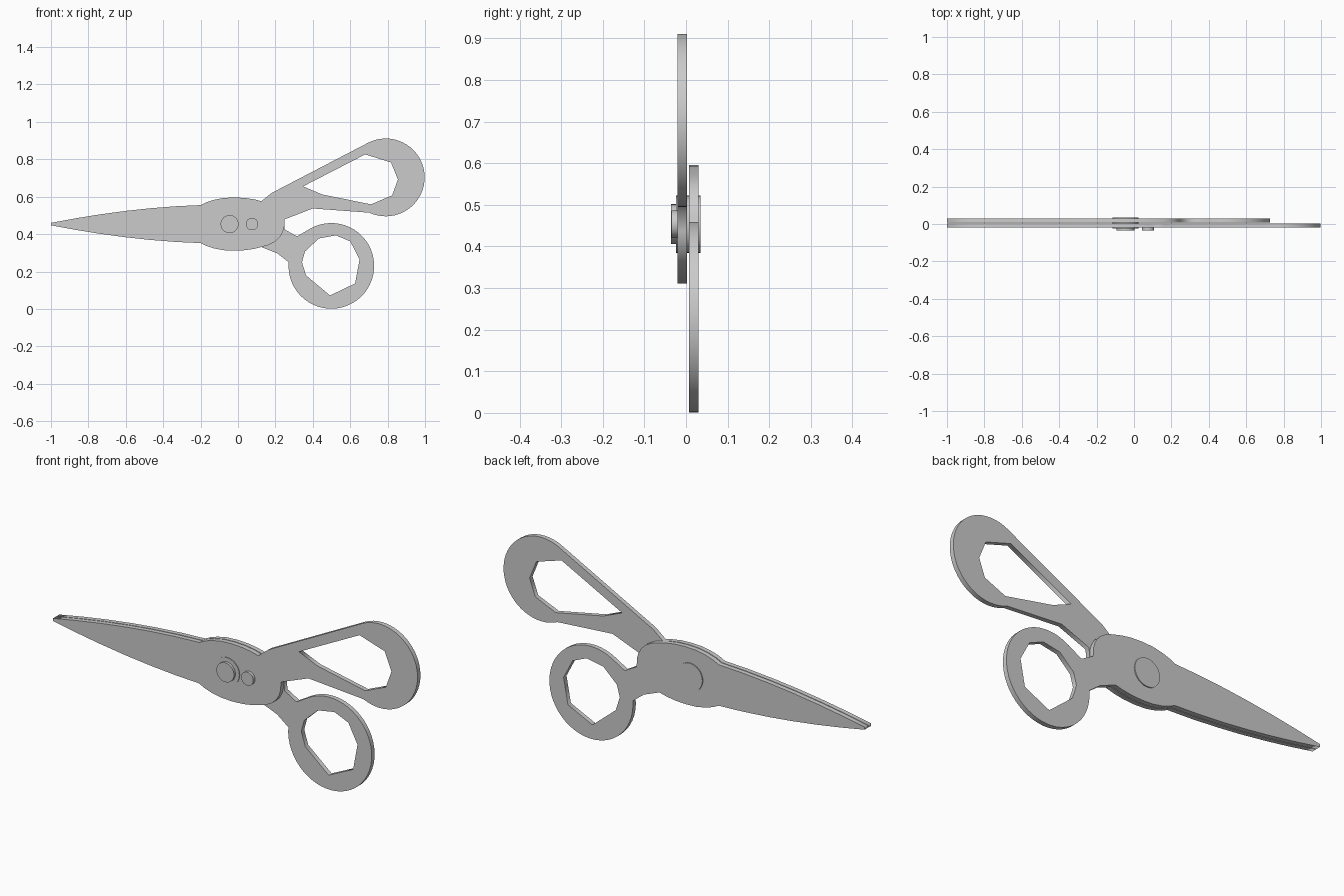
import bpy
from math import cos, sin, radians, pi

if "Cube" in bpy.data.objects:
    bpy.data.objects.remove(bpy.data.objects["Cube"])


def arc(cx, cz, r, a0, a1, n):
    """Points on an arc from angle a0 to a1 (degrees)."""
    return [(cx + r * cos(radians(a0 + (a1 - a0) * i / n)),
             cz + r * sin(radians(a0 + (a1 - a0) * i / n))) for i in range(n + 1)]


def plate(name, loops, y0, y1):
    """Flat plate with holes, cut in the xz plane and spanning y0..y1."""
    cu = bpy.data.curves.new(name, 'CURVE')
    cu.dimensions = '2D'
    cu.fill_mode = 'BOTH'
    cu.extrude = (y1 - y0) / 2
    for pts in loops:
        sp = cu.splines.new('POLY')
        sp.points.add(len(pts) - 1)
        for p, (x, z) in zip(sp.points, pts):
            p.co = (x, z, 0, 1)
        sp.use_cyclic_u = True
    ob = bpy.data.objects.new(name, cu)
    bpy.context.collection.objects.link(ob)
    ob.location = (0, (y0 + y1) / 2, 0)
    ob.rotation_euler = (pi / 2, 0, 0)
    bpy.ops.object.select_all(action='DESELECT')
    ob.select_set(True)
    bpy.context.view_layer.objects.active = ob
    bpy.ops.object.convert(target='MESH')


def disc(name, x, z, r, y0, y1):
    bpy.ops.mesh.primitive_cylinder_add(
        vertices=32, radius=r, depth=y1 - y0,
        location=(x, (y0 + y1) / 2, z), rotation=(pi / 2, 0, 0))
    bpy.context.object.name = name
    bpy.ops.object.shade_smooth_by_angle()


MID = 0.4535  # blade centre line


def flip(pts):
    return [(x, 2 * MID - z) for x, z in pts]


# Shared blade edge from the tip to the pivot (upper side)
edge = [(-1, 0.46), (-0.87, 0.484), (-0.74, 0.505), (-0.6, 0.524), (-0.47, 0.538),
        (-0.33, 0.549), (-0.2, 0.555), (-0.17, 0.57), (-0.13, 0.583), (-0.08, 0.593),
        (-0.02, 0.596), (0.04, 0.593), (0.09, 0.585), (0.125, 0.576)]
# Rounded shoulder at the rear of the pivot (upper side)
shoulder = [(0.165, 0.565), (0.2, 0.546), (0.225, 0.522), (0.24, 0.495), (0.247, 0.47)]

# Front half: blade with the long upper handle
front = (edge + [(0.17, 0.612), (0.18, 0.62)]
         + arc(0.79, 0.703, 0.208, 116, -115, 36)
         + [(0.40, 0.537), (0.25, 0.479)]
         + flip(edge + shoulder)[::-1])
front_hole = [(0.348, 0.655), (0.68, 0.826), (0.818, 0.783), (0.855, 0.692),
              (0.824, 0.607), (0.711, 0.559), (0.45, 0.612)]
plate("front_blade_and_handle", [front, front_hole], -0.02, 0.003)

# Back half: blade with the round lower handle
back = (edge + shoulder + [(0.25, 0.425), (0.315, 0.388)]
        + arc(0.499, 0.23, 0.229, 120, -185, 44)
        + [(0.21, 0.297)]
        + flip(edge)[::-1])
back_hole = [(0.433, 0.377), (0.524, 0.393), (0.60, 0.361), (0.65, 0.265), (0.626, 0.136),
             (0.492, 0.072), (0.364, 0.179), (0.342, 0.249), (0.358, 0.307)]
plate("back_blade_and_handle", [back, back_hole], 0.007, 0.03)

# Pivot rivet with its raised cap, and the small stop pin
disc("pivot_rivet", -0.045, MID, 0.069, -0.024, 0.035)
disc("pivot_cap", -0.045, MID, 0.048, -0.036, -0.02)
disc("stop_pin", 0.075, MID, 0.033, -0.035, 0.0)
